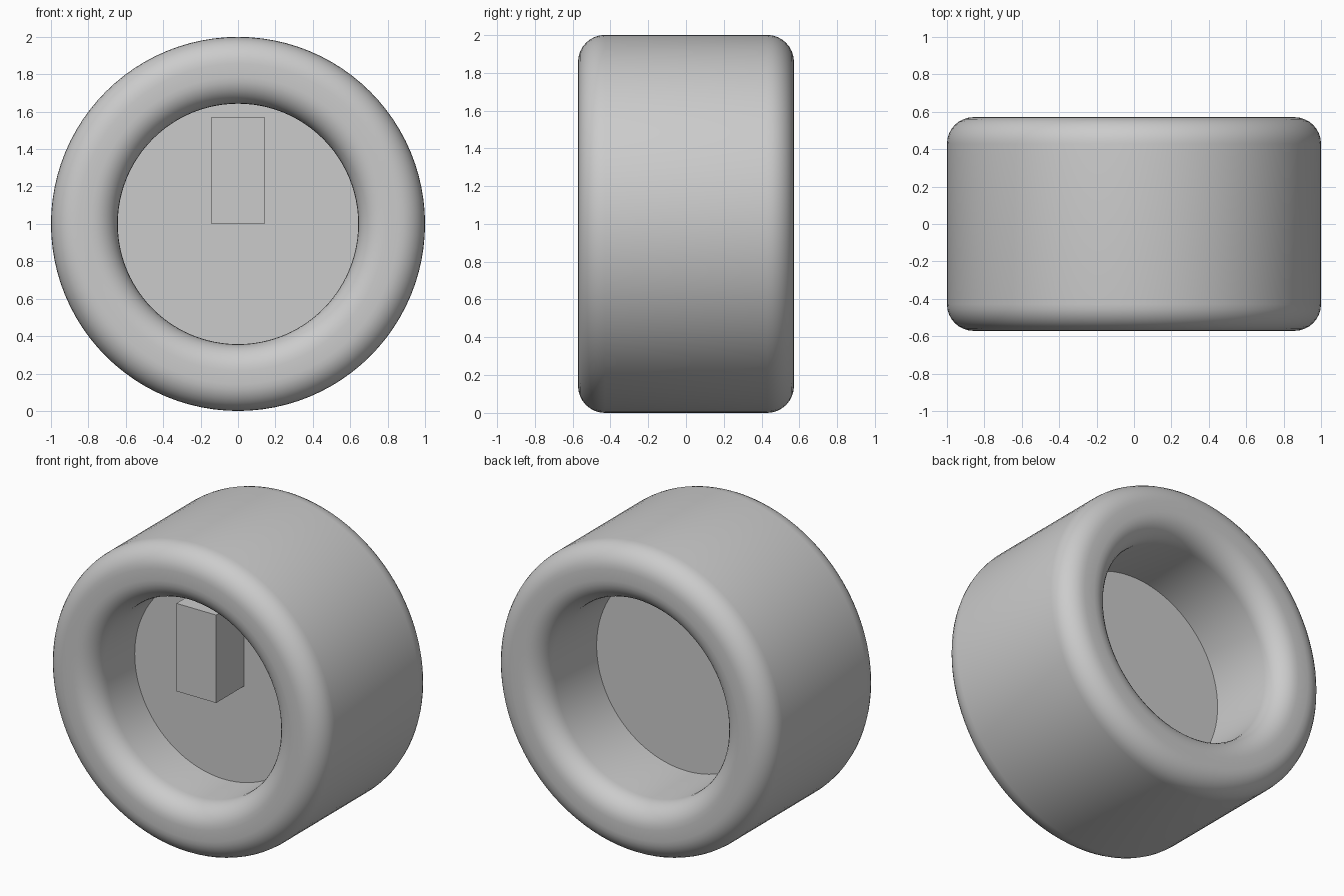
import bpy, bmesh, math
from mathutils import Matrix, Vector

if "Cube" in bpy.data.objects:
    bpy.data.objects.remove(bpy.data.objects["Cube"])

U = 1 / 7          # base unit: wheel radius is 7 units
SEG = 96           # segments around the wheel
CENTRE = Vector((0, 0, 1))


def add_object(name, bm):
    mesh = bpy.data.meshes.new(name)
    bmesh.ops.recalc_face_normals(bm, faces=bm.faces)
    bm.to_mesh(mesh)
    bm.free()
    obj = bpy.data.objects.new(name, mesh)
    bpy.context.collection.objects.link(obj)
    return obj


def shade(obj):
    bpy.ops.object.select_all(action='DESELECT')
    obj.select_set(True)
    bpy.context.view_layer.objects.active = obj
    bpy.ops.object.shade_smooth_by_angle(angle=math.radians(35))


# Tyre: rounded rectangle section swept around the y axis
r_in, r_out, half, fillet, steps = 4.5 * U, 1.0, 4 * U, U, 8
corners = [(r_out - fillet, half - fillet, 0), (r_in + fillet, half - fillet, 90),
           (r_in + fillet, fillet - half, 180), (r_out - fillet, fillet - half, 270)]
section = []
for r, y, start in corners:
    for i in range(steps + 1):
        a = math.radians(start + 90 * i / steps)
        section.append((r + fillet * math.cos(a), y + fillet * math.sin(a)))

bm = bmesh.new()
rings = []
for k in range(SEG):
    t = 2 * math.pi * k / SEG
    rings.append([bm.verts.new((r * math.cos(t), y, 1 + r * math.sin(t))) for r, y in section])
n = len(section)
for k in range(SEG):
    a, b = rings[k], rings[(k + 1) % SEG]
    for i in range(n):
        j = (i + 1) % n
        bm.faces.new((a[i], a[j], b[j], b[i]))
shade(add_object("tyre", bm))

# Hub disc: closes the hole, from y = -1 unit to y = 0
bm = bmesh.new()
bmesh.ops.create_cone(
    bm, cap_ends=True, segments=SEG, radius1=r_in, radius2=r_in, depth=U,
    matrix=Matrix.Translation(CENTRE + Vector((0, -U / 2, 0))) @ Matrix.Rotation(math.pi / 2, 4, 'X'))
shade(add_object("hub_disc", bm))

# Crank block: stands out from the front of the disc, above the axle
bm = bmesh.new()
bmesh.ops.create_cube(
    bm, size=1,
    matrix=Matrix.Translation(CENTRE + Vector((0, -2 * U, 2 * U))) @ Matrix.Diagonal((2 * U, 2 * U, 4 * U, 1)))
add_object("crank_block", bm)
